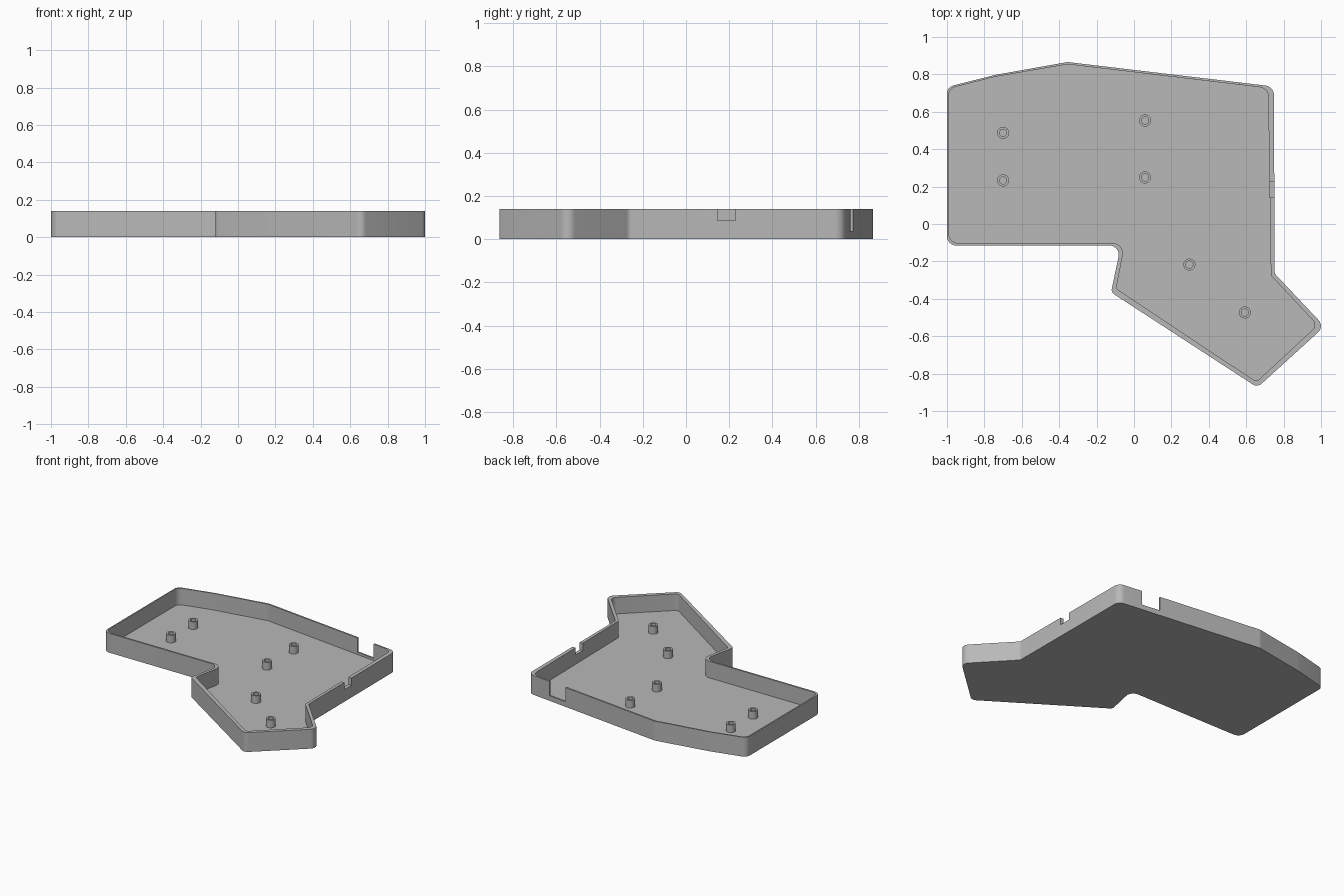
import bpy, bmesh, math
from mathutils import Vector

if "Cube" in bpy.data.objects:
    bpy.data.objects.remove(bpy.data.objects["Cube"], do_unlink=True)

HEIGHT, FLOOR = 0.14, 0.02

grey = bpy.data.materials.new("plain grey")
grey.use_nodes = True
colour = (0.48, 0.48, 0.48, 1)
grey.diffuse_color = colour
grey.node_tree.nodes["Principled BSDF"].inputs["Base Color"].default_value = colour


def rounded(corners, steps=8):
    """Outline with each (x, y, radius) corner replaced by an arc."""
    points = []
    for i, (x, y, r) in enumerate(corners):
        c = Vector((x, y))
        a = (Vector(corners[i - 1][:2]) - c).normalized()
        b = (Vector(corners[(i + 1) % len(corners)][:2]) - c).normalized()
        half = a.angle(b) / 2
        centre = c + (a + b).normalized() * r / math.sin(half)
        start = c + a * r / math.tan(half) - centre
        end = c + b * r / math.tan(half) - centre
        sweep = start.angle_signed(end)
        for k in range(steps + 1):
            t = -sweep * k / steps
            points.append(centre + Vector((start.x * math.cos(t) - start.y * math.sin(t),
                                           start.x * math.sin(t) + start.y * math.cos(t))))
    return points


def finish(name, bm):
    bmesh.ops.recalc_face_normals(bm, faces=bm.faces)
    mesh = bpy.data.meshes.new(name)
    bm.to_mesh(mesh)
    bm.free()
    mesh.materials.append(grey)
    obj = bpy.data.objects.new(name, mesh)
    bpy.context.collection.objects.link(obj)
    return obj


def prism(name, outline, z0, z1):
    bm = bmesh.new()
    face = bm.faces.new([bm.verts.new((x, y, z0)) for x, y in outline])
    top = bmesh.ops.extrude_face_region(bm, geom=[face])["geom"]
    bmesh.ops.translate(bm, vec=(0, 0, z1 - z0),
                        verts=[v for v in top if isinstance(v, bmesh.types.BMVert)])
    return finish(name, bm)


def box(name, x0, x1, y0, y1, z0, z1):
    return prism(name, [(x0, y0), (x1, y0), (x1, y1), (x0, y1)], z0, z1)


def activate(obj):
    bpy.ops.object.select_all(action='DESELECT')
    obj.select_set(True)
    bpy.context.view_layer.objects.active = obj


def cut(obj, cutter):
    cutter.hide_render = True
    mod = obj.modifiers.new("cut", 'BOOLEAN')
    mod.operation, mod.solver, mod.object = 'DIFFERENCE', 'EXACT', cutter
    activate(obj)
    bpy.ops.object.modifier_apply(modifier=mod.name)
    bpy.data.objects.remove(cutter, do_unlink=True)


def smooth(obj):
    activate(obj)
    bpy.ops.object.shade_smooth_by_angle(angle=math.radians(25))


# Tray: outer body minus the inner pocket
outer = [(-1, .732, .045), (-.743, .797, .3), (-.355, .866, .06), (.748, .735, .05),
         (.752, -.265, .03), (1.019, -.548, .046), (.66, -.874, .04),
         (-.123, -.365, .03), (-.07, -.115, .05), (-1, -.115, .05)]
inner = [(-.99, .724, .045), (-.743, .787, .3), (-.355, .854, .06), (.717, .726, .05),
         (.732, -.275, .02), (.981, -.541, .035), (.655, -.844, .03),
         (-.095, -.346, .02), (-.048, -.102, .055), (-.99, -.102, .05)]
tray = prism("tray", rounded(outer), 0, HEIGHT)
cut(tray, prism("pocket_cutter", rounded(inner), FLOOR, 0.3))

# Connector openings in the back and side walls
cut(tray, box("back_opening_cutter", .425, .565, .70, .85, .037, .3))
cut(tray, box("side_opening_cutter", .70, .80, .145, .228, .087, .3))
smooth(tray)

# Hollow screw posts, each a lathed profile standing on the floor
R, HOLE, TOP, SIDES = 0.032, 0.019, 0.075, 32
profile = [(R, FLOOR - .005), (R, TOP), (HOLE, TOP), (HOLE, FLOOR - .005)]
spots = [(-.70, .487), (-.70, .233), (.059, .553), (.059, .249), (.296, -.217), (.593, -.473)]
for n, (x, y) in enumerate(spots, 1):
    bm = bmesh.new()
    rings = [[bm.verts.new((x + r * math.cos(math.tau * k / SIDES),
                            y + r * math.sin(math.tau * k / SIDES), z))
              for k in range(SIDES)] for r, z in profile]
    for i, ring in enumerate(rings):
        after = rings[(i + 1) % len(rings)]
        for k in range(SIDES):
            bm.faces.new((ring[k - 1], ring[k], after[k], after[k - 1]))
    smooth(finish(f"screw_post_{n}", bm))
